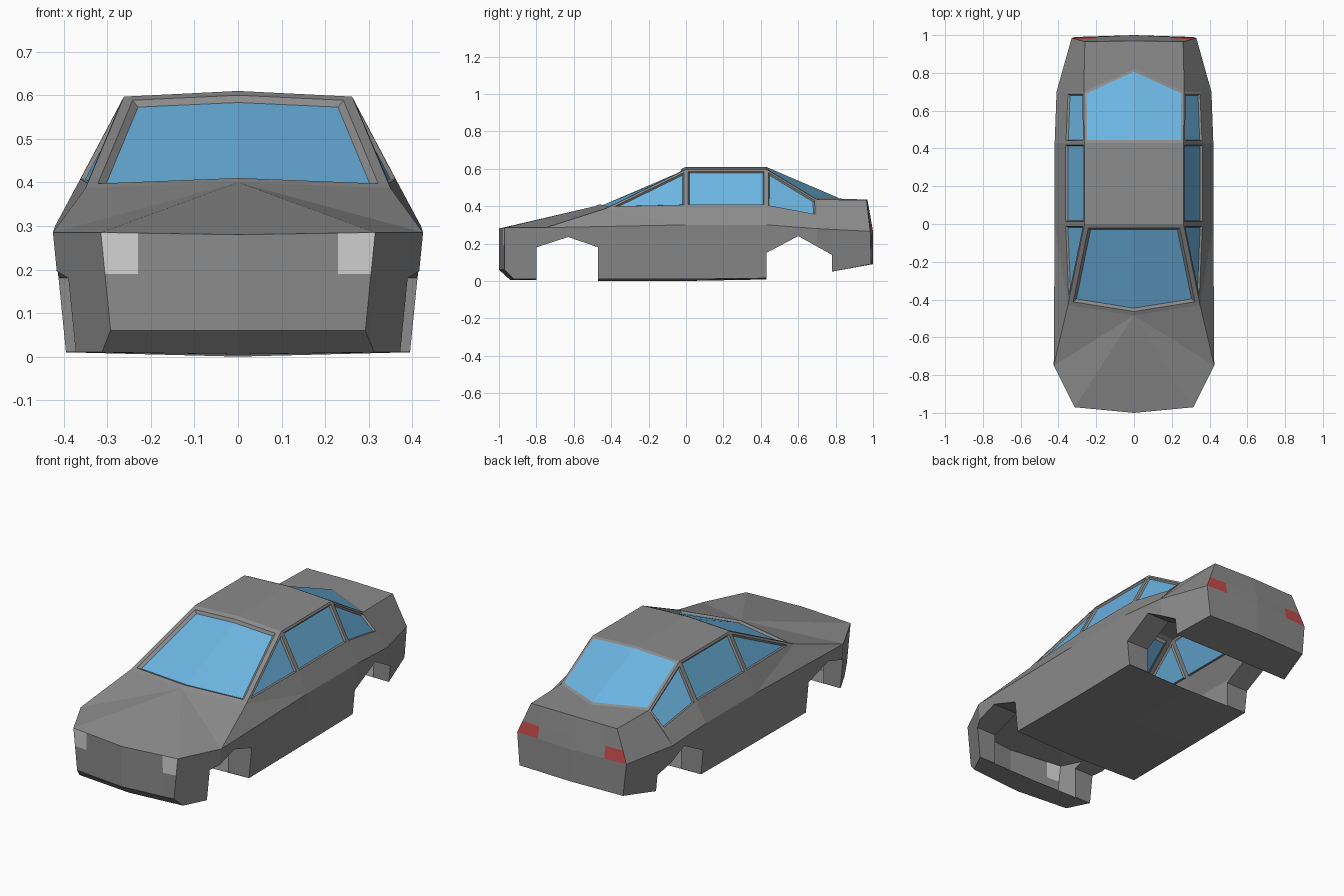
import bpy, bmesh
from mathutils import Vector

if "Cube" in bpy.data.objects:
    bpy.data.objects.remove(bpy.data.objects["Cube"])


def material(name, rgb):
    m = bpy.data.materials.new(name)
    m.diffuse_color = (*rgb, 1)
    m.use_nodes = True
    m.node_tree.nodes["Principled BSDF"].inputs["Base Color"].default_value = m.diffuse_color
    return m


MATS = [material("grey paint", (.26, .26, .26)), material("blue glass", (.15, .46, .76)),
        material("white headlight", (.65, .65, .65)), material("red tail light", (.55, .07, .07))]
PAINT, GLASS, HEAD, TAIL = range(4)

# belt line: y, half width, height
BELT = [(-.97, .315, .285), (-.75, .425, .285), (0, .42, .30),
        (.43, .42, .30), (.70, .41, .28), (.985, .33, .265)]
# lower body edge with both wheel arches: y, z
FRONT_ARCH = [(-.80, .01), (-.80, .18), (-.75, .196), (-.63, .235), (-.47, .18), (-.47, .01)]
REAR_ARCH = [(.43, .015), (.43, .15), (.60, .24), (.70, .184), (.78, .14), (.78, .05)]
LOWER = [(-.97, .06), (-.92, .01)] + FRONT_ARCH + [(0, .01)] + REAR_ARCH + [(.99, .09)]


def belt(y):
    y = min(max(y, BELT[0][0]), BELT[-1][0])
    for a, b in zip(BELT, BELT[1:]):
        if y <= b[0]:
            t = (y - a[0]) / (b[0] - a[0])
            return (a[1] + t * (b[1] - a[1]), y, a[2] + t * (b[2] - a[2]))


def low(y, z):
    x, _, bz = belt(y)
    return (x - .1 * (bz - z), y, z)


def both_sides(bm, *pts):
    """Add one face and its mirror image, with normals facing outwards."""
    unique = list(dict.fromkeys(pts))
    if len(unique) < 3:
        return []
    out = []
    for s in (1, -1):
        f = bm.faces.new([bm.verts.new((s * p[0], p[1], p[2])) for p in unique])
        f.normal_update()
        c = f.calc_center_median()
        if f.normal.dot(c - Vector((0, c.y * .5, .2))) < 0:
            f.normal_flip()
        out.append(f)
    return out


def finish(bm, name):
    me = bpy.data.meshes.new(name)
    bm.to_mesh(me)
    bm.free()
    for m in MATS:
        me.materials.append(m)
    ob = bpy.data.objects.new(name, me)
    bpy.context.collection.objects.link(ob)


bm = bmesh.new()

# lower side panels
for a, b in zip(LOWER, LOWER[1:]):
    both_sides(bm, low(*a), low(*b), belt(b[0]), belt(a[0]))

# key points of the upper body
nose, b1, b2, b3, b4, b5 = [belt(b[0]) for b in BELT]
nose0, nose_low = (0, -1, .28), (0, -1, .06)
cowl0, cowl = (0, -.485, .40), (.35, -.43, .387)
s1, s2, s3 = (.368, 0, .397), (.368, .43, .397), (.355, .70, .345)
r0, r1, q0, q1 = (0, 0, .61), (.262, 0, .597), (0, .43, .61), (.262, .43, .597)
t0, t1, u0, u1 = (0, .82, .44), (.266, .70, .435), (0, .97, .435), (.26, .965, .433)
e0, f0, f1 = (0, 1, .265), (0, 1, .09), low(*LOWER[-1])

# bonnet, shoulders, roof, boot
for face in [(nose0, nose, cowl0), (nose, b1, cowl0), (b1, cowl, cowl0),
             (b1, b2, cowl), (b2, s1, cowl), (b2, b3, s2, s1), (b3, b4, s3, s2),
             (r0, r1, q1, q0), (t0, t1, u1, u0), (s3, b4, t1), (t1, b4, b5, u1)]:
    both_sides(bm, *face)

# nose and tail
nose_faces = both_sides(bm, nose0, nose, low(*LOWER[0]), nose_low)
tail_faces = both_sides(bm, u0, u1, b5, e0)
both_sides(bm, e0, b5, f1, f0)

# windows
side_glass = (both_sides(bm, cowl, s1, r1) + both_sides(bm, s1, s2, q1, r1)
              + both_sides(bm, s2, s3, t1, q1))
windscreen = both_sides(bm, cowl0, cowl, r1, r0)
rear_glass = both_sides(bm, q0, q1, t1, t0)

bmesh.ops.remove_doubles(bm, verts=bm.verts[:], dist=.0005)
bm.normal_update()


def glaze(faces, frame, lip, depth, region):
    """Inset a frame, then a recessed lip, and colour what is left as glass."""
    for width, sink in ((frame, 0), (lip, -depth)):
        if not width:
            continue
        if region:
            bmesh.ops.inset_region(bm, faces=faces, thickness=width, depth=sink,
                                   use_boundary=True, use_even_offset=True)
        else:
            bmesh.ops.inset_individual(bm, faces=faces, thickness=width, depth=sink,
                                       use_even_offset=True)
    for f in faces:
        f.material_index = GLASS


glaze(side_glass, .012, .006, .01, False)
glaze(windscreen, .024, .014, .012, True)
glaze(rear_glass, .015, 0, 0, True)


def paint_lamps(faces, x, z, index):
    """Cut the end panels at |x| and z, and colour the outer upper or lower corners."""
    sign = 1 if index == HEAD else -1
    for co, no in (((x, 0, 0), (1, 0, 0)), ((-x, 0, 0), (1, 0, 0)), ((0, 0, z), (0, 0, 1))):
        geom = set(faces) | {e for f in faces for e in f.edges} | {v for f in faces for v in f.verts}
        res = bmesh.ops.bisect_plane(bm, geom=list(geom), plane_co=co, plane_no=no, dist=1e-5)
        faces = [g for g in res["geom"] if isinstance(g, bmesh.types.BMFace)]
    for f in faces:
        c = f.calc_center_median()
        if abs(c.x) > x and (c.z - z) * sign > 0:
            f.material_index = index


paint_lamps(nose_faces, .23, .19, HEAD)
paint_lamps(tail_faces, .20, .33, TAIL)
finish(bm, "car_body")

# underside: front valance, floor and rear valance, open between the arches
bm = bmesh.new()
v0 = (0, -.94, .005)
both_sides(bm, nose_low, low(*LOWER[0]), low(*LOWER[1]), v0)
both_sides(bm, v0, low(*LOWER[1]), low(*FRONT_ARCH[0]), (0, -.80, .005))
both_sides(bm, (0, -.47, 0), low(*FRONT_ARCH[-1]), low(0, .01), (0, 0, 0))
both_sides(bm, (0, 0, 0), low(0, .01), low(*REAR_ARCH[0]), (0, .43, .008))
both_sides(bm, (0, .78, .05), low(*REAR_ARCH[-1]), f1, f0)
bmesh.ops.remove_doubles(bm, verts=bm.verts[:], dist=.0005)
finish(bm, "underside")

# wheel arch liners
bm = bmesh.new()
for arch in (FRONT_ARCH, REAR_ARCH):
    for a, b in zip(arch, arch[1:]):
        both_sides(bm, low(*a), low(*b), (.27, *b), (.27, *a))
bmesh.ops.remove_doubles(bm, verts=bm.verts[:], dist=.0005)
finish(bm, "wheel_arches")
